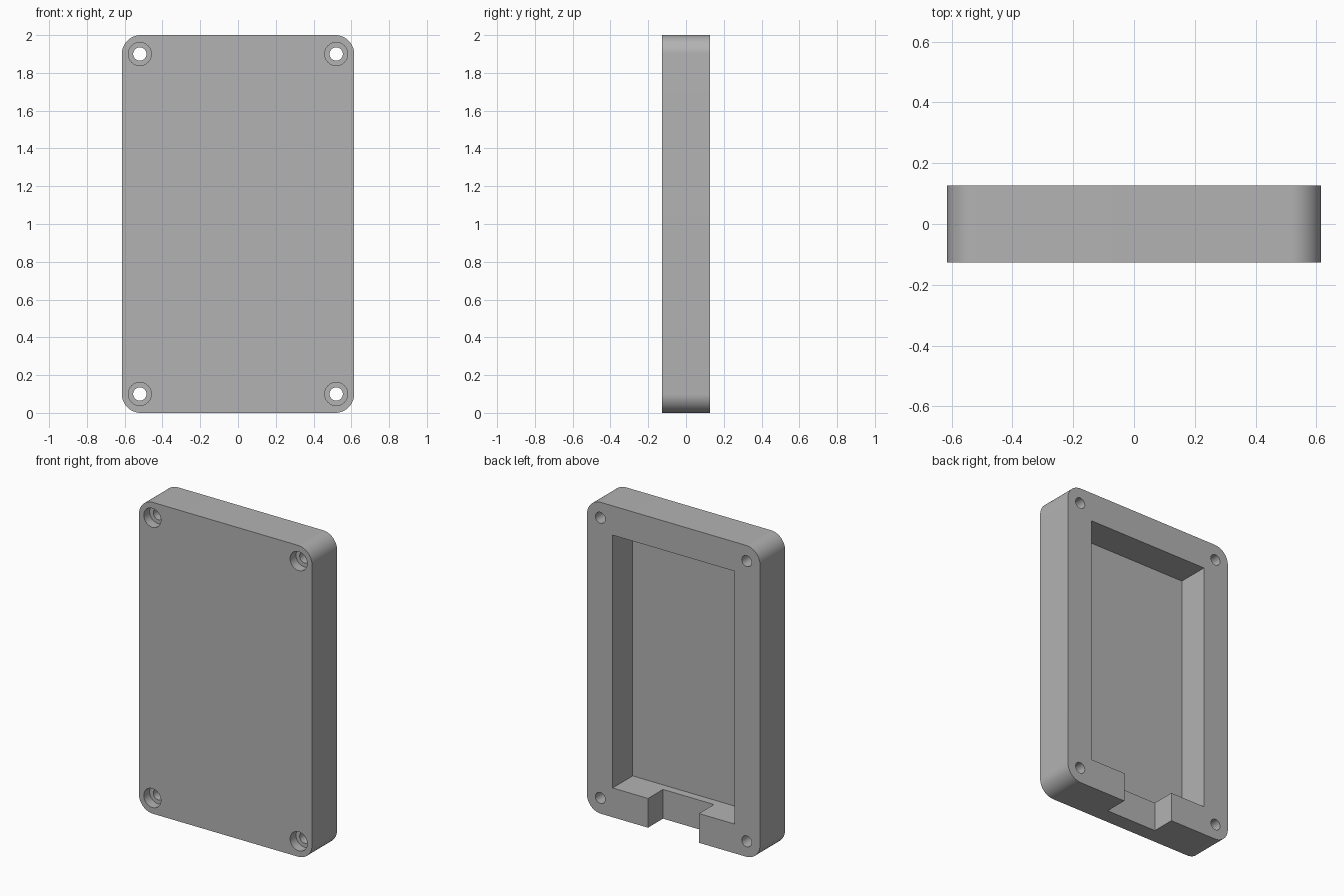
import bpy
import math

if "Cube" in bpy.data.objects:
    bpy.data.objects.remove(bpy.data.objects["Cube"])

# Overall sizes
HALF_W, HEIGHT, FRONT, BACK = 0.615, 2.0, -0.127, 0.127
CORNER = 0.1
HOLE_X, HOLE_INSET = 0.52, 0.1

grey = bpy.data.materials.new("plain grey")
grey.use_nodes = True
colour = (0.45, 0.45, 0.45, 1)
grey.diffuse_color = colour
grey.node_tree.nodes["Principled BSDF"].inputs["Base Color"].default_value = colour


def box(name, x, y0, y1, z0, z1):
    """Box spanning -x..x, y0..y1, z0..z1."""
    bpy.ops.mesh.primitive_cube_add(size=1, location=(0, (y0 + y1) / 2, (z0 + z1) / 2))
    ob = bpy.context.object
    ob.name = name
    ob.scale = (2 * x, y1 - y0, z1 - z0)
    bpy.ops.object.transform_apply(location=True, rotation=False, scale=True)
    ob.data.materials.append(grey)
    return ob


def bore(name, radius, x, z, y0, y1):
    """Cylinder along y."""
    bpy.ops.mesh.primitive_cylinder_add(
        vertices=48, radius=radius, depth=y1 - y0,
        location=(x, (y0 + y1) / 2, z), rotation=(math.pi / 2, 0, 0))
    ob = bpy.context.object
    ob.name = name
    ob.data.materials.append(grey)
    return ob


# Case body: only the four edges running front to back are rounded
case = box("case", HALF_W, FRONT, BACK, 0, HEIGHT)
weights = case.data.attributes.new("bevel_weight_edge", "FLOAT", "EDGE")
for edge in case.data.edges:
    a, b = (case.data.vertices[i].co for i in edge.vertices)
    weights.data[edge.index].value = 1.0 if abs(a.y - b.y) > 0.1 else 0.0
bevel = case.modifiers.new("round_corners", "BEVEL")
bevel.limit_method = "WEIGHT"
bevel.width = CORNER
bevel.segments = 16

# Back pocket and the cable notch through its lower wall
cutters = [
    box("pocket_cutter", 0.432, BACK - 0.203, BACK + 0.1, 0.188, HEIGHT - 0.188),
    box("notch_cutter", 0.181, BACK - 0.152, BACK + 0.15, -0.1, 0.3),
]

# Screw holes with counterbores on the front
for x in (-HOLE_X, HOLE_X):
    for z in (HOLE_INSET, HEIGHT - HOLE_INSET):
        cutters.append(bore("screw_hole_cutter", 0.035, x, z, FRONT - 0.1, BACK + 0.1))
        cutters.append(bore("counterbore_cutter", 0.061, x, z, FRONT - 0.1, FRONT + 0.06))

for cutter in cutters:
    mod = case.modifiers.new(cutter.name, "BOOLEAN")
    mod.operation = "DIFFERENCE"
    mod.solver = "EXACT"
    mod.object = cutter

# Bake the cuts, drop the cutters and smooth the round surfaces
bpy.ops.object.select_all(action="DESELECT")
case.select_set(True)
bpy.context.view_layer.objects.active = case
bpy.ops.object.convert(target="MESH")
for cutter in cutters:
    bpy.data.objects.remove(cutter)
bpy.ops.object.shade_smooth_by_angle(angle=math.radians(30))
